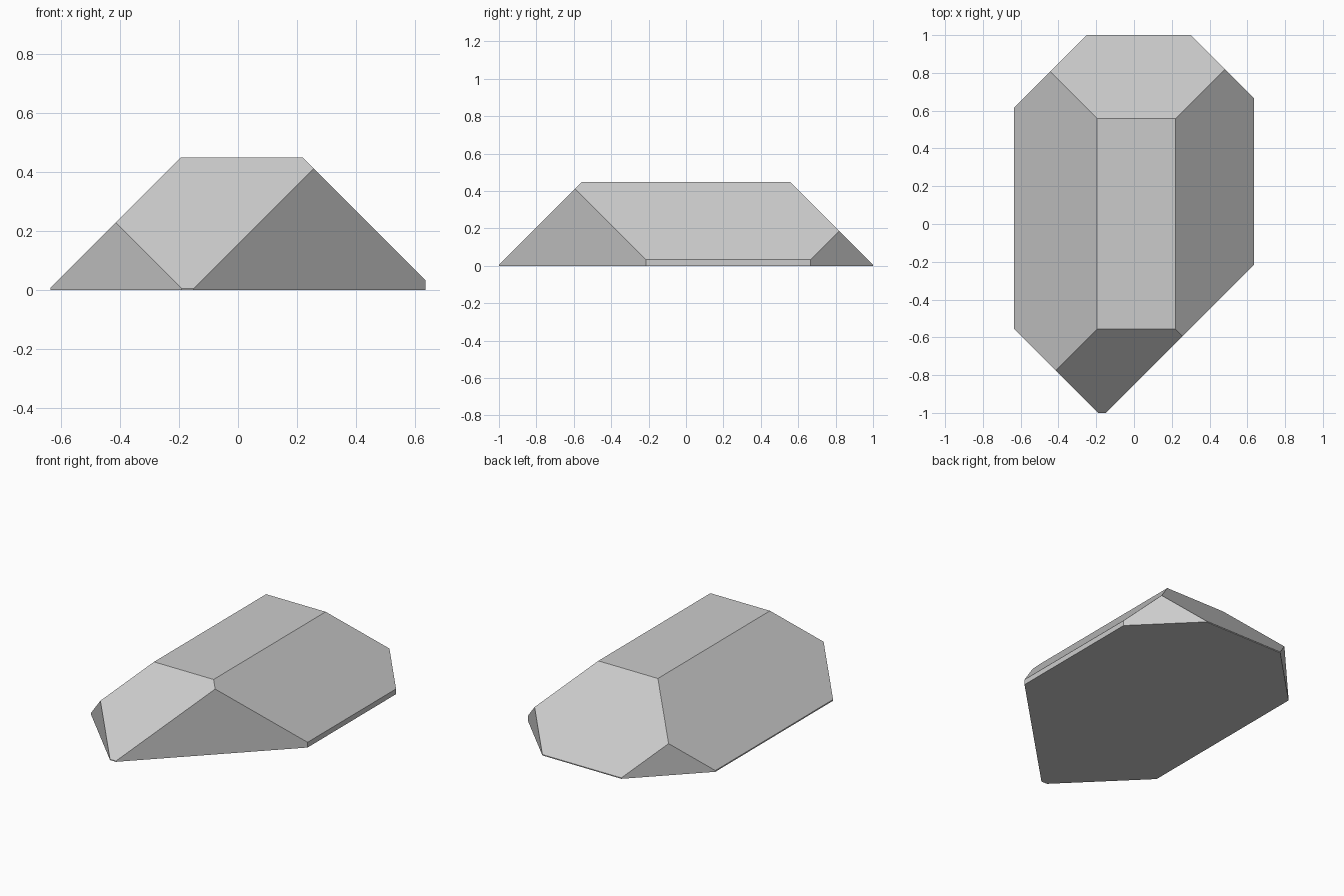
import bpy, bmesh
from mathutils import Vector

if "Cube" in bpy.data.objects:
    bpy.data.objects.remove(bpy.data.objects["Cube"])

# Starting block
bm = bmesh.new()
bmesh.ops.create_cube(bm, size=1.0)
for v in bm.verts:
    v.co = Vector((v.co.x * 1.27, v.co.y * 2.0, (v.co.z + 0.5) * 0.448))


def cut(normal, offset):
    """Slice away everything where normal . p > offset and cap the cut."""
    n = Vector(normal)
    bmesh.ops.bisect_plane(bm, geom=bm.verts[:] + bm.edges[:] + bm.faces[:],
                           plane_co=n * (offset / n.length_squared),
                           plane_no=n, clear_outer=True)
    rim = [e for e in bm.edges if e.is_boundary]
    bmesh.ops.contextual_create(bm, geom=rim)


# Four 45 degree roof slopes: left, right, front, back
cut((-1, 0, 1), 0.643)
cut((1, 0, 1), 0.668)
cut((0, -1, 1), 1.005)
cut((0, 1, 1), 1.006)

# Four vertical corner cuts: front right, front left, back right, back left
cut((1, -1, 0), 0.85)
cut((-1, -1, 0), 1.191)
cut((1, 1, 0), 1.30)
cut((-1, 1, 0), 1.25)

bmesh.ops.recalc_face_normals(bm, faces=bm.faces[:])
mesh = bpy.data.meshes.new("faceted_rock")
bm.to_mesh(mesh)
bm.free()
rock = bpy.data.objects.new("faceted_rock", mesh)
bpy.context.collection.objects.link(rock)
